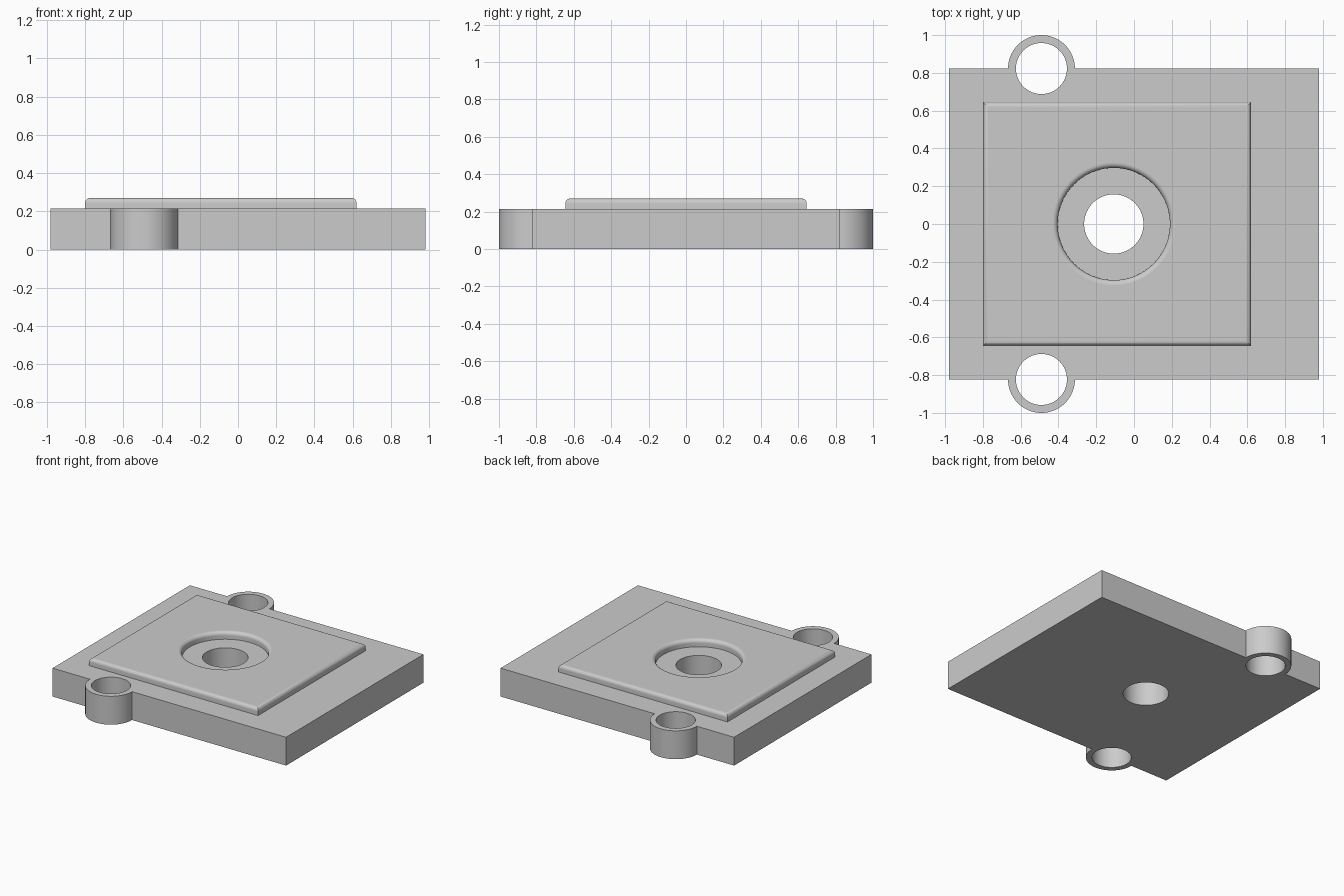
import bpy, bmesh
from math import pi, sin, cos, radians

cube = bpy.data.objects.get("Cube")
if cube:
    bpy.data.objects.remove(cube, do_unlink=True)

grey = bpy.data.materials.new("plain grey")
grey.use_nodes = True
colour = (0.6, 0.6, 0.6, 1)
grey.diffuse_color = colour
grey.node_tree.nodes["Principled BSDF"].inputs["Base Color"].default_value = colour


def arc(cx, cy, r, start=0, sweep=pi, n=36):
    return [(cx + r * cos(start + sweep * i / n), cy + r * sin(start + sweep * i / n))
            for i in range(n + 1)]


def circle(cx, cy, r):
    return arc(cx, cy, r, 0, 2 * pi, 96)[:-1]


def layered_solid(name, layers):
    """Wall up matching loops layer by layer, then cap both ends around the holes."""
    bm = bmesh.new()
    rings = [[[bm.verts.new((x, y, z)) for x, y in loop] for loop in loops]
             for z, loops in layers]
    for low, high in zip(rings, rings[1:]):
        for a, b in zip(low, high):
            for i in range(len(a)):
                j = (i + 1) % len(a)
                bm.faces.new((a[i], a[j], b[j], b[i])).smooth = True
    for loops in (rings[0], rings[-1]):
        edges = [bm.edges.get((r[i - 1], r[i])) for r in loops for i in range(len(r))]
        bmesh.ops.triangle_fill(bm, edges=edges, use_beauty=True, normal=(0, 0, 1))
    bmesh.ops.recalc_face_normals(bm, faces=bm.faces[:])
    for e in bm.edges:
        e.smooth = e.calc_face_angle(0) < radians(30)
    mesh = bpy.data.meshes.new(name)
    bm.to_mesh(mesh)
    bm.free()
    mesh.materials.append(grey)
    obj = bpy.data.objects.new(name, mesh)
    bpy.context.collection.objects.link(obj)
    return obj


# Base plate with a round mounting ear on the front and back edges
half_x, half_y, top = 0.98, 0.823, 0.215
ear_x, ear_r, ear_hole = -0.49, 0.177, 0.135
bore_x = -0.107
outline = ([(-half_x, -half_y)] + arc(ear_x, -half_y, ear_r, pi)
           + [(half_x, -half_y), (half_x, half_y)]
           + arc(ear_x, half_y, ear_r) + [(-half_x, half_y)])
plate_loops = [outline, circle(bore_x, 0, 0.157),
               circle(ear_x, -half_y, ear_hole), circle(ear_x, half_y, ear_hole)]
layered_solid("base_plate", [(0, plate_loops), (top, plate_loops)])

# Raised pad with rounded top edges, open around the central bore
pad_top, fillet = 0.27, 0.027


def pad_loops(inset):
    x0, x1, y = -0.8 + inset, 0.62 - inset, 0.645 - inset
    return [[(x0, -y), (x1, -y), (x1, y), (x0, y)], circle(bore_x, 0, 0.297 + inset)]


pad = [(top - 0.01, pad_loops(0))]
for i in range(9):
    t = i / 8 * pi / 2
    pad.append((pad_top - fillet * (1 - sin(t)), pad_loops(fillet * (1 - cos(t)))))
layered_solid("raised_pad", pad)
